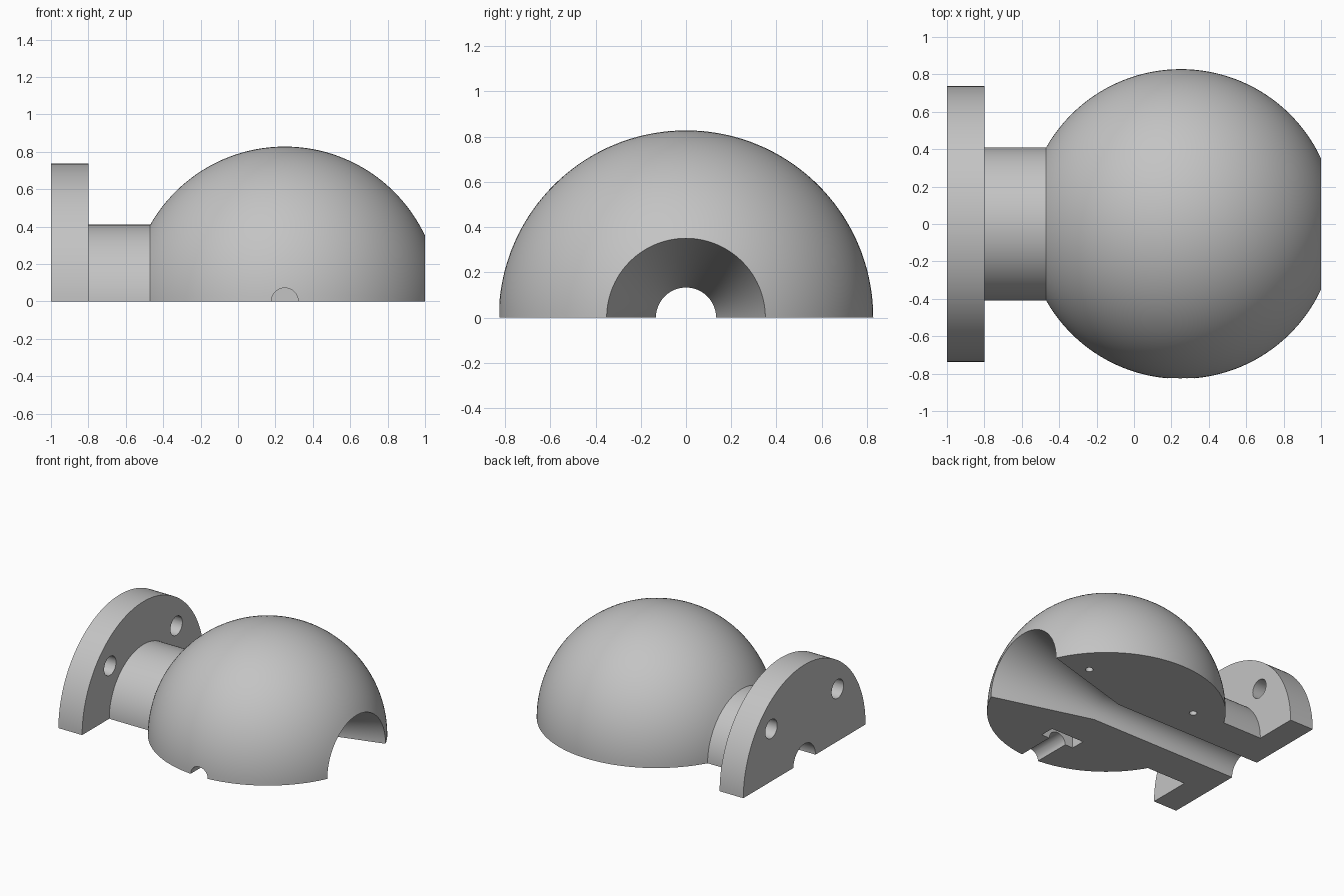
import bpy
import bmesh
from math import sin, cos, pi, acos, sqrt
from mathutils import Matrix, Vector

cube = bpy.data.objects.get("Cube")
if cube:
    bpy.data.objects.remove(cube, do_unlink=True)

BALL_X, BALL_R = 0.25, 0.828
FLANGE_R, NECK_R, BORE_R = 0.737, 0.41, 0.133
SEGMENTS = 72

grey = bpy.data.materials.new("plain grey")
grey.use_nodes = True
colour = (0.55, 0.55, 0.55, 1)
grey.diffuse_color = colour
grey.node_tree.nodes["Principled BSDF"].inputs["Base Color"].default_value = colour


def make_object(name, bm):
    bmesh.ops.recalc_face_normals(bm, faces=bm.faces)
    mesh = bpy.data.meshes.new(name)
    bm.to_mesh(mesh)
    bm.free()
    mesh.materials.append(grey)
    obj = bpy.data.objects.new(name, mesh)
    bpy.context.collection.objects.link(obj)
    return obj


def cylinder(name, centre, radius, length, axis):
    bm = bmesh.new()
    turn = Vector((0, 0, 1)).rotation_difference(Vector(axis)).to_matrix().to_4x4()
    bmesh.ops.create_cone(bm, cap_ends=True, segments=32, radius1=radius,
                          radius2=radius, depth=length,
                          matrix=Matrix.Translation(centre) @ turn)
    return make_object(name, bm)


def box(name, centre, size):
    bm = bmesh.new()
    bmesh.ops.create_cube(bm, size=1, matrix=Matrix.Translation(centre)
                          @ Matrix.Diagonal((*size, 1)))
    return make_object(name, bm)


# Closed profile (x, radius): bore, flange, neck, ball, flared mouth
profile = [(BALL_X, BORE_R), (-1, BORE_R), (-1, FLANGE_R), (-0.8, FLANGE_R), (-0.8, NECK_R)]
start = pi - acos(sqrt(BALL_R ** 2 - NECK_R ** 2) / BALL_R)
end = acos((1 - BALL_X) / BALL_R)
steps = 48
for i in range(steps + 1):
    a = start + (end - start) * i / steps
    profile.append((BALL_X + BALL_R * cos(a), BALL_R * sin(a)))

# Half turn of the profile about the x axis, closed by flat faces below
bm = bmesh.new()
rings = []
for s in range(SEGMENTS + 1):
    t = pi * s / SEGMENTS
    rings.append([bm.verts.new((x, r * cos(t), r * sin(t))) for x, r in profile])
n = len(profile)
for a, b in zip(rings, rings[1:]):
    for i in range(n):
        j = (i + 1) % n
        bm.faces.new((a[i], a[j], b[j], b[i]))
bm.faces.new(rings[0])
bm.faces.new(rings[-1])
body = make_object("half_ball_with_flange", bm)

# Flange bolt holes, alignment pin holes, side screw channel and nut slot
cutters = []
for side in (-1, 1):
    cutters.append(cylinder("bolt_hole_cutter", (-0.9, side * 0.4, 0.4), 0.072, 0.4, (1, 0, 0)))
    cutters.append(cylinder("pin_hole_cutter", (BALL_X + side * 0.47, 0.375, 0), 0.027, 0.2, (0, 0, 1)))
cutters.append(cylinder("screw_channel_cutter", (BALL_X, -0.71, 0), 0.072, 0.58, (0, 1, 0)))
cutters.append(box("nut_slot_cutter", (BALL_X, -0.475, 0), (0.28, 0.11, 0.26)))

bpy.context.view_layer.objects.active = body
for cutter in cutters:
    cutter.hide_render = True
    mod = body.modifiers.new("cut", 'BOOLEAN')
    mod.operation = 'DIFFERENCE'
    mod.solver = 'EXACT'
    mod.object = cutter
    bpy.ops.object.modifier_apply(modifier=mod.name)
    bpy.data.objects.remove(cutter, do_unlink=True)

# Smooth round surfaces, crisp edges
bpy.ops.object.select_all(action='DESELECT')
body.select_set(True)
bpy.context.view_layer.objects.active = body
bpy.ops.object.shade_smooth_by_angle(angle=pi / 7)
